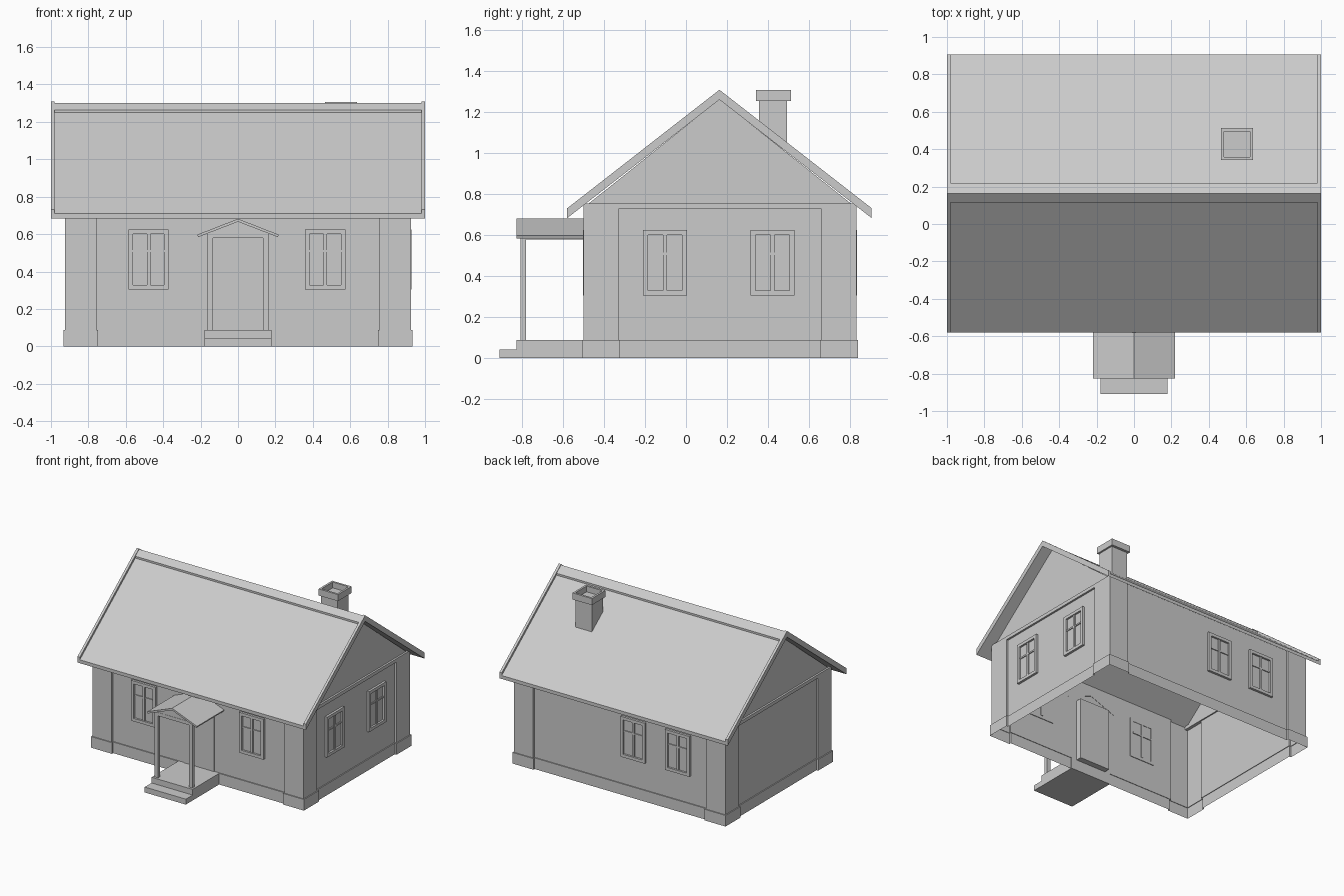
import bpy, bmesh
from math import pi
from mathutils import Vector, Matrix

if "Cube" in bpy.data.objects:
    bpy.data.objects.remove(bpy.data.objects["Cube"])


def finish(name, bm, matrix=None):
    bmesh.ops.recalc_face_normals(bm, faces=bm.faces)
    me = bpy.data.meshes.new(name)
    bm.to_mesh(me)
    bm.free()
    ob = bpy.data.objects.new(name, me)
    bpy.context.collection.objects.link(ob)
    if matrix:
        ob.matrix_world = matrix
    return ob


def add_box(bm, lo, hi):
    lo, hi = Vector(lo), Vector(hi)
    m = Matrix.Translation((lo + hi) / 2) @ Matrix.Diagonal((*(hi - lo), 1))
    return bmesh.ops.create_cube(bm, size=1, matrix=m)["verts"]


def boxes(name, *pairs, matrix=None):
    bm = bmesh.new()
    for lo, hi in pairs:
        add_box(bm, lo, hi)
    return finish(name, bm, matrix)


def prism(name, pts, axis, a, b, capped=True):
    """Extrude a 2D profile along an axis from a to b."""
    def place(p, t):
        return {"x": (t, p[0], p[1]), "y": (p[0], t, p[1]), "z": (p[0], p[1], t)}[axis]
    bm = bmesh.new()
    A = [bm.verts.new(place(p, a)) for p in pts]
    B = [bm.verts.new(place(p, b)) for p in pts]
    n = len(pts)
    for i in range(n):
        j = (i + 1) % n
        bm.faces.new((A[i], A[j], B[j], B[i]))
    if capped:
        bm.faces.new(A)
        bm.faces.new(B)
    return finish(name, bm)


# Walls and plinth: open shells with raised corner pilasters
D = 0.015


def plan(o):
    x, y0, y1 = 0.925 + o, -0.5 - o, 0.83 + o
    px, p0, p1 = 0.757 - o, -0.33 + o, 0.66 - o
    return [(-px, y0 + D), (px, y0 + D), (px, y0), (x, y0), (x, p0), (x - D, p0),
            (x - D, p1), (x, p1), (x, y1), (px, y1), (px, y1 - D), (-px, y1 - D),
            (-px, y1), (-x, y1), (-x, p1), (-x + D, p1), (-x + D, p0), (-x, p0),
            (-x, y0), (-px, y0)]


prism("walls", plan(0), "z", 0.085, 0.75, capped=False)
prism("plinth", plan(0.008), "z", 0, 0.088, capped=False)

# Narrow ledge on top of the plinth
bm = bmesh.new()
rings = [[bm.verts.new((x, y, 0.088)) for x, y in plan(o)] for o in (0, 0.008)]
for i in range(20):
    j = (i + 1) % 20
    bm.faces.new((rings[0][i], rings[0][j], rings[1][j], rings[1][i]))
finish("plinth_ledge", bm)

# Gable ends with a band below
RIDGE, F, B = 0.163, -0.579, 0.905
for side, s in (("left", -1), ("right", 1)):
    prism(side + "_gable", [(-0.485, 0.745), (0.815, 0.745), (RIDGE, 1.262)],
          "x", s * 0.905, s * 0.91)
    a, b = sorted((s * 0.9, s * 0.925))
    boxes(side + "_gable_band", ((a, -0.5, 0.727), (b, 0.83, 0.754)))

# Roof slab, raised verge boards and ridge cap
SLOPE = 0.778


def chevron(top, bottom, y0=F, y1=B):
    def line(apex):
        return [(y, apex - abs(y - RIDGE) * SLOPE) for y in (y0, RIDGE, y1)]
    return line(top) + line(bottom)[::-1]


prism("roof", chevron(1.287, 1.26), "x", -0.98, 0.98)
for side, s in (("left", -1), ("right", 1)):
    prism(side + "_verge_board", chevron(1.308, 1.26), "x", s * 0.98, s)
prism("ridge_cap", chevron(1.302, 1.285, 0.115, 0.22), "x", -0.98, 0.98)

# Chimney with a hollow cap
boxes("chimney_shaft", ((0.48, 0.355, 1.02), (0.622, 0.492, 1.257)))
bm = bmesh.new()
add_box(bm, (0.466, 0.342, 1.254), (0.636, 0.512, 1.306))
top = max(bm.faces, key=lambda f: f.calc_center_median().z)
bmesh.ops.inset_region(bm, faces=[top], thickness=0.023)
inner = bmesh.ops.extrude_discrete_faces(bm, faces=[top])["faces"][0]
bmesh.ops.translate(bm, verts=inner.verts, vec=(0, 0, -0.046))
finish("chimney_cap", bm)


# Windows: proud casing, cross bars and a pane
def window(name, loc, angle):
    w, h, t = 0.1075, 0.16, 0.024
    m = Matrix.Translation(loc) @ Matrix.Rotation(angle, 4, "Z")
    p = -0.018
    boxes(name + "_casing",
          ((-w, p, -h), (-w + t, 0.005, h)), ((w - t, p, -h), (w, 0.005, h)),
          ((-w + t, p, h - t), (w - t, 0.005, h)),
          ((-w + t, p, -h), (w - t, 0.005, -h + t)), matrix=m)
    boxes(name + "_bars",
          ((-0.009, -0.012, -h + t), (0.009, 0.008, h - t)),
          ((-w + t, -0.01, 0.038), (w - t, 0.008, 0.05)), matrix=m)
    boxes(name + "_pane", ((-w + t, -0.003, -h + t), (w - t, 0.002, h - t)), matrix=m)


ZW = 0.465
window("front_left_window", (-0.478, -0.485, ZW), 0)
window("front_right_window", (0.467, -0.485, ZW), 0)
window("right_front_window", (0.91, -0.102, ZW), pi / 2)
window("right_back_window", (0.91, 0.422, ZW), pi / 2)
window("back_middle_window", (-0.115, 0.815, ZW), pi)
window("back_left_window", (-0.505, 0.815, ZW), pi)

# Door, porch floor and step
boxes("door", ((-0.134, -0.49, 0.085), (0.134, -0.44, 0.578)))
boxes("porch_floor", ((-0.18, -0.825, 0), (0.18, -0.486, 0.088)))
boxes("porch_step", ((-0.18, -0.91, 0), (0.18, -0.825, 0.043)))

# Porch posts, beams, pediment and small gabled roof
for side, s in (("left", -1), ("right", 1)):
    a, b = sorted((s * 0.135, s * 0.165))
    boxes(side + "_porch_post", ((a, -0.807, 0.088), (b, -0.78, 0.58)))
    boxes(side + "_porch_beam", ((a, -0.78, 0.578), (b, -0.486, 0.605)))
boxes("front_porch_beam", ((-0.165, -0.807, 0.578), (0.165, -0.78, 0.605)))
prism("porch_pediment", [(-0.165, 0.605), (0.165, 0.605), (0, 0.668)], "y", -0.805, -0.785)
prism("porch_roof", [(-0.218, 0.597), (0, 0.682), (0.218, 0.597),
                     (0.213, 0.584), (0, 0.666), (-0.213, 0.584)], "y", -0.825, -0.483)
